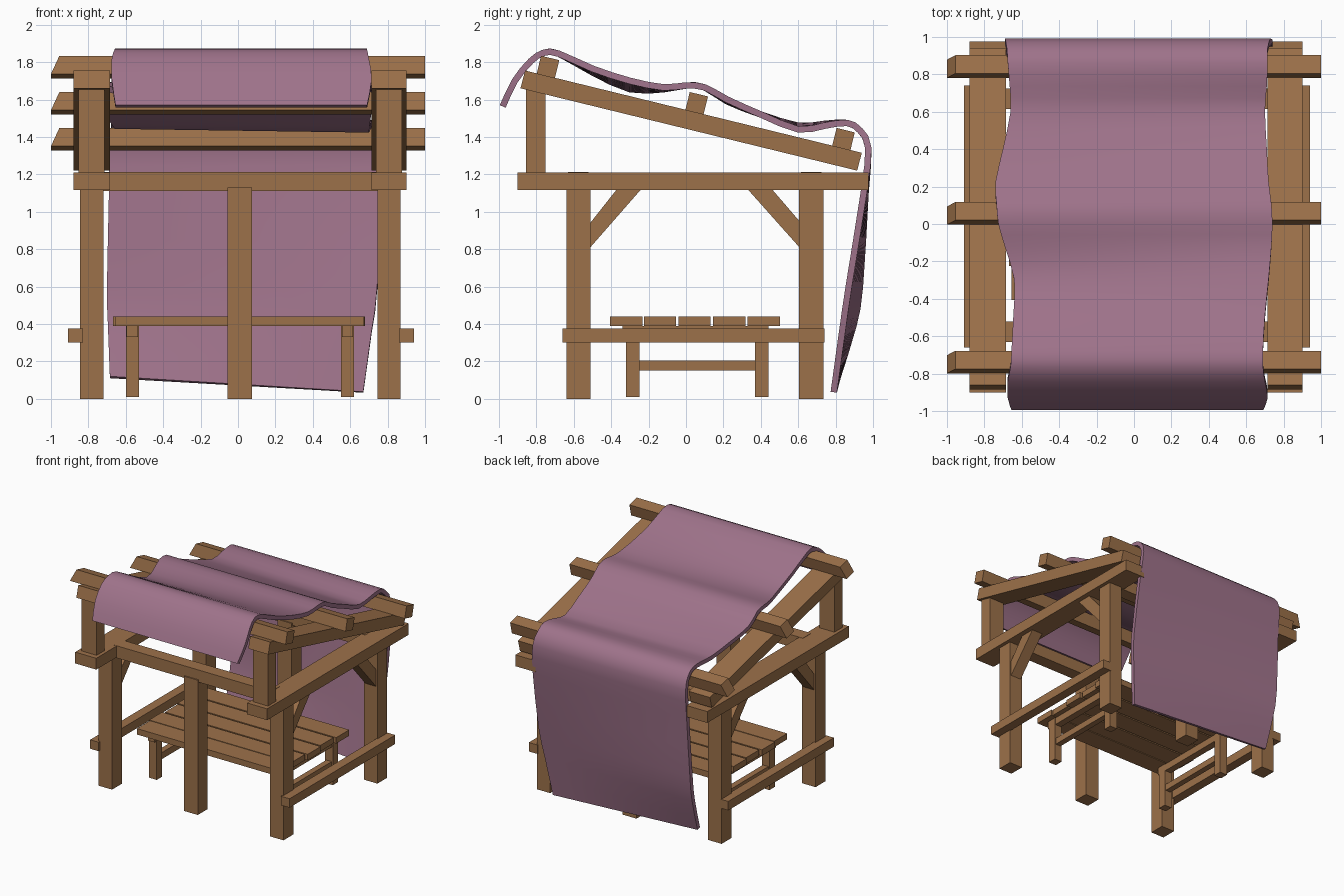
import bpy, bmesh, math
from mathutils import Vector

if "Cube" in bpy.data.objects:
    bpy.data.objects.remove(bpy.data.objects["Cube"])

def material(name, col):
    m = bpy.data.materials.new(name)
    m.diffuse_color = (*col, 1)
    m.use_nodes = True
    m.node_tree.nodes["Principled BSDF"].inputs["Base Color"].default_value = m.diffuse_color
    return m

WOOD = material("warm wood", (0.335, 0.165, 0.068))
CLOTH = material("mauve cloth", (0.345, 0.17, 0.255))

def finish(name, bm, mat):
    bmesh.ops.recalc_face_normals(bm, faces=bm.faces[:])
    me = bpy.data.meshes.new(name)
    bm.to_mesh(me)
    bm.free()
    me.materials.append(mat)
    ob = bpy.data.objects.new(name, me)
    bpy.context.collection.objects.link(ob)
    return ob

def box(name, x0, x1, y0, y1, z0, z1):
    bm = bmesh.new()
    bmesh.ops.create_cube(bm, size=1)
    for v in bm.verts:
        v.co = ((x0 + x1) / 2 + v.co.x * (x1 - x0),
                (y0 + y1) / 2 + v.co.y * (y1 - y0),
                (z0 + z1) / 2 + v.co.z * (z1 - z0))
    return finish(name, bm, WOOD)

def prism(name, profile, x0, x1, slant=None):
    """Extrude a (y, z) profile along x; slant lists the left-end x shift per point."""
    bm = bmesh.new()
    slant = slant or [0] * len(profile)
    a = [bm.verts.new((x0 + s, y, z)) for (y, z), s in zip(profile, slant)]
    b = [bm.verts.new((x1, y, z)) for y, z in profile]
    bm.faces.new(a)
    bm.faces.new(b)
    for i in range(len(a)):
        j = (i + 1) % len(a)
        bm.faces.new((a[i], a[j], b[j], b[i]))
    return finish(name, bm, WOOD)

# Six ground posts and the cross beams over them
for label, y0, y1 in (("front", -0.64, -0.51), ("back", 0.605, 0.735)):
    for side, x0, x1 in (("left", -0.845, -0.72), ("middle", -0.055, 0.075), ("right", 0.745, 0.87)):
        box(f"{label}_{side}_post", x0, x1, y0, y1, 0, 1.13)
    box(f"{label}_cross_beam", -0.72, 0.75, y0 + 0.01, y1 - 0.01, 1.11, 1.212)

# Side frames: beam, short post, rafter, braces, low rail
for side, x0, x1, rail in (("left", -0.88, -0.685, -0.91), ("right", 0.715, 0.90, 0.86)):
    xc = (x0 + x1) / 2
    box(f"{side}_side_beam", x0, x1, -0.90, 0.975, 1.115, 1.21)
    box(f"{side}_short_post", xc - 0.07, xc + 0.07, -0.855, -0.75, 1.2, 1.69)
    prism(f"{side}_rafter", [(-0.885, 1.66), (-0.86, 1.755), (0.94, 1.315), (0.915, 1.22)], x0, x1)
    prism(f"{side}_front_brace", [(-0.52, 0.80), (-0.52, 0.93), (-0.37, 1.12), (-0.24, 1.12)], xc - 0.05, xc + 0.05)
    prism(f"{side}_back_brace", [(0.615, 0.80), (0.615, 0.94), (0.46, 1.12), (0.33, 1.12)], xc - 0.05, xc + 0.05)
    box(f"{side}_low_rail", rail, rail + 0.08, -0.66, 0.74, 0.30, 0.375)

# Three tilted purlins with slanted left ends
along = Vector((1.8, -0.44)).normalized()
up = Vector((-along.y, along.x))
for i, c in enumerate(((-0.75, 1.725), (0.045, 1.531), (0.83, 1.339))):
    c = Vector(c)
    pts = [c - along * 0.05, c + along * 0.05, c + along * 0.05 + up * 0.1, c - along * 0.05 + up * 0.1]
    prism(f"purlin_{i + 1}", [tuple(p) for p in pts], -1, 1, [0, 0, 0.045, 0.045])

# Bench: planks, legs, stretchers
for i, (y, s) in enumerate(((-0.405, 0.0), (-0.225, -0.012), (-0.04, 0.005), (0.145, -0.008), (0.33, 0.01))):
    box(f"bench_plank_{i + 1}", -0.655 + s, 0.67 + s, y, y + 0.172, 0.39, 0.44)
for side, x in (("left", -0.6), ("right", 0.55)):
    for end, y in (("front", -0.32), ("back", 0.37)):
        box(f"bench_{side}_{end}_leg", x, x + 0.07, y, y + 0.072, 0.01, 0.39)
    box(f"bench_{side}_stretcher", x + 0.01, x + 0.06, -0.26, 0.38, 0.15, 0.205)
    box(f"bench_{side}_bearer", x + 0.005, x + 0.065, -0.34, 0.44, 0.33, 0.39)

# Cloth: each row is y, z, left x, right x, left-edge y shift, left-edge z shift
ROWS = [
    (-0.98, 1.563, -0.655, 0.69, 0, 0),
    (-0.915, 1.70, -0.675, 0.715, 0, 0),
    (-0.83, 1.805, -0.675, 0.70, 0, 0),
    (-0.76, 1.85, -0.66, 0.69, 0, 0),
    (-0.68, 1.845, -0.655, 0.69, 0, 0),
    (-0.50, 1.765, -0.645, 0.70, 0, -0.02),
    (-0.30, 1.70, -0.64, 0.72, 0, -0.045),
    (-0.12, 1.665, -0.69, 0.735, 0, -0.01),
    (0.0, 1.675, -0.725, 0.74, 0, 0),
    (0.10, 1.665, -0.735, 0.735, 0, 0),
    (0.22, 1.60, -0.74, 0.72, 0, -0.01),
    (0.40, 1.52, -0.70, 0.71, 0, 0),
    (0.60, 1.44, -0.66, 0.70, 0, 0.02),
    (0.74, 1.46, -0.665, 0.71, 0, 0.01),
    (0.86, 1.475, -0.675, 0.715, 0, 0),
    (0.93, 1.435, -0.68, 0.715, 0, 0),
    (0.975, 1.34, -0.69, 0.73, 0, 0),
    (0.95, 1.10, -0.69, 0.745, 0.01, 0),
    (0.87, 0.60, -0.70, 0.745, 0.06, 0),
    (0.835, 0.36, -0.695, 0.715, 0.06, 0.03),
    (0.79, 0.035, -0.685, 0.67, 0.02, 0.08),
]
COLS, SUB = 8, 2

def spline(a, b, c, d, t):
    return [0.5 * (2 * q + (r - p) * t + (2 * p - 5 * q + 4 * r - s) * t * t + (3 * q - p - 3 * r + s) * t ** 3)
            for p, q, r, s in zip(a, b, c, d)]

fine = []
n = len(ROWS)
for i in range(n - 1):
    for k in range(SUB):
        fine.append(spline(ROWS[max(i - 1, 0)], ROWS[i], ROWS[i + 1], ROWS[min(i + 2, n - 1)], k / SUB))
fine.append(ROWS[-1])
bm = bmesh.new()
grid = []
for y, z, xl, xr, dy, dz in fine:
    grid.append([bm.verts.new((xl + (xr - xl) * j / COLS, y + dy * (1 - j / COLS), z + dz * (1 - j / COLS)))
                 for j in range(COLS + 1)])
for r, s in zip(grid, grid[1:]):
    for j in range(COLS):
        bm.faces.new((r[j], r[j + 1], s[j + 1], s[j]))
cloth = finish("draped_cloth", bm, CLOTH)
mod = cloth.modifiers.new("thickness", 'SOLIDIFY')
mod.thickness = 0.034
mod.offset = 0
bpy.context.view_layer.objects.active = cloth
cloth.select_set(True)
bpy.ops.object.modifier_apply(modifier=mod.name)
bpy.ops.object.shade_smooth_by_angle(angle=math.radians(40))
